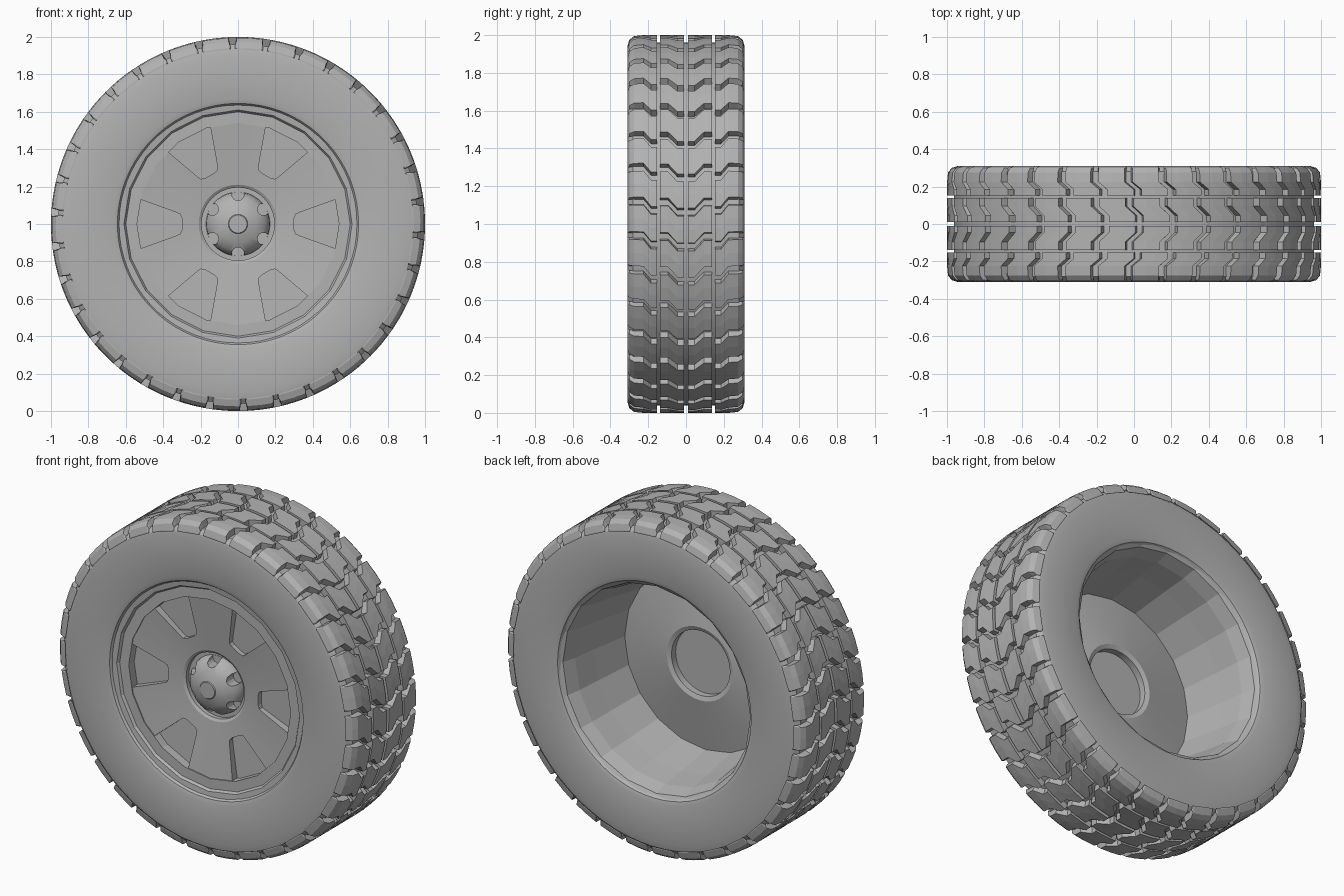
import bpy, bmesh, math
from mathutils import Vector

if "Cube" in bpy.data.objects:
    bpy.data.objects.remove(bpy.data.objects["Cube"], do_unlink=True)

grey = bpy.data.materials.new("mid_grey")
grey.use_nodes = True
GREY = (0.45, 0.45, 0.45, 1)
grey.diffuse_color = GREY
grey.node_tree.nodes["Principled BSDF"].inputs["Base Color"].default_value = GREY

TAU = math.tau
AXLE_Z = 1.0


def polar(r, a, y):
    """Point at radius r and angle a around the axle."""
    return Vector((r * math.cos(a), y, AXLE_Z + r * math.sin(a)))


def finish(name, bm, smooth=None):
    bmesh.ops.remove_doubles(bm, verts=bm.verts, dist=0.0001)
    bmesh.ops.recalc_face_normals(bm, faces=bm.faces)
    mesh = bpy.data.meshes.new(name)
    bm.to_mesh(mesh)
    bm.free()
    mesh.materials.append(grey)
    obj = bpy.data.objects.new(name, mesh)
    bpy.context.collection.objects.link(obj)
    if smooth:
        bpy.ops.object.select_all(action="DESELECT")
        obj.select_set(True)
        bpy.context.view_layer.objects.active = obj
        bpy.ops.object.shade_smooth_by_angle(angle=math.radians(smooth))
    return obj


def lathe(name, profile, sides, smooth=None):
    """Spin a closed (radius, y) profile around the axle."""
    bm = bmesh.new()
    rings = [[bm.verts.new(polar(r, TAU * i / sides, y)) for r, y in profile]
             for i in range(sides)]
    n = len(profile)
    for i in range(sides):
        a, b = rings[i], rings[(i + 1) % sides]
        for j in range(n):
            k = (j + 1) % n
            if profile[j][0] or profile[k][0]:
                bm.faces.new((a[j], a[k], b[k], b[j]))
    bmesh.ops.dissolve_degenerate(bm, dist=0.0001, edges=bm.edges)
    return finish(name, bm, smooth)


def prism(bm, front, back):
    """Closed solid between two matching outlines."""
    f = [bm.verts.new(p) for p in front]
    b = [bm.verts.new(p) for p in back]
    bm.faces.new(f)
    bm.faces.new(b[::-1])
    for i in range(len(f)):
        k = (i + 1) % len(f)
        bm.faces.new((f[i], b[i], b[k], f[k]))


def cut(target, cutter):
    """Subtract the cutter, then throw it away."""
    cutter.hide_render = True
    mod = target.modifiers.new("cut", "BOOLEAN")
    mod.operation, mod.solver, mod.object = "DIFFERENCE", "EXACT", cutter
    bpy.context.view_layer.objects.active = target
    bpy.ops.object.modifier_apply(modifier=mod.name)
    bpy.data.objects.remove(cutter, do_unlink=True)


# Tyre carcass: flat sidewalls, rounded shoulders, hollow bead
half = [(0.63, 0.28), (0.645, 0.302), (0.67, 0.31), (0.9, 0.31), (0.935, 0.303), (0.962, 0.28)]
lathe("tyre", [(r, -y) for r, y in half] + [(r, y) for r, y in reversed(half)], 68, 25)

# Tread: four rows of zigzag blocks, each station is (y, forward lean, top radius)
BLOCKS = 34
PITCH = TAU / BLOCKS
inner_row = [(0.01, -0.03, 1.0), (0.045, -0.03, 1.0), (0.095, 0.025, 1.0), (0.138, 0.025, 1.0)]
outer_row = [(0.153, -0.02, 1.0), (0.185, -0.02, 1.0), (0.225, 0.03, 1.0),
             (0.275, 0.03, 0.995), (0.3, 0.03, 0.975), (0.311, 0.03, 0.94)]


def tread_row(name, stations, side):
    bm = bmesh.new()
    for i in range(BLOCKS):
        centre = (i + 0.5) * PITCH + TAU / 4
        prev = None
        for y, lean, r in stations:
            ring = []
            for top, width in ((False, 0.43), (True, 0.385)):
                edge = (-width, 0, width) if top else (width, -width)
                radius = r if top else min(r - 0.005, 0.955)
                ring += [bm.verts.new(polar(radius, centre + lean + e * PITCH, side * y))
                         for e in edge]
            if prev:
                for j in range(5):
                    k = (j + 1) % 5
                    bm.faces.new((prev[j], prev[k], ring[k], ring[j]))
            else:
                bm.faces.new(ring)
            prev = ring
        bm.faces.new(prev[::-1])
    finish(name, bm)


for side, label in ((-1, "front"), (1, "back")):
    tread_row(label + "_inner_tread", inner_row, side)
    tread_row(label + "_outer_tread", outer_row, side)

# Rim barrel: front flange and a deep tapering well open to the back
lathe("rim_barrel", [(0.65, -0.29), (0.61, -0.285), (0.6, -0.27), (0.54, -0.27), (0.54, -0.19),
                     (0.58, 0.05), (0.6, 0.2), (0.625, 0.28), (0.65, 0.295)], 20)

# Dished wheel disc with the hub hole through it
disc = lathe("wheel_disc", [(0.55, -0.265), (0.21, -0.225), (0.195, -0.215),
                            (0.195, -0.14), (0.22, -0.13), (0.55, -0.19)], 40, 20)

# Six tapered pockets, rounded at the hub end and deeper towards the rim
bm = bmesh.new()
outline = [(0.532, -0.135), (0.33, -0.062), (0.308, -0.052), (0.3, -0.03)]
outline += [(r, -w) for r, w in reversed(outline)]
outline.insert(0, (0.541, 0))
for i in range(6):
    a = i * TAU / 6
    spots = [(math.hypot(r, w), a + math.atan2(w, r)) for r, w in outline]
    prism(bm, [polar(r, t, -0.4) for r, t in spots],
          [polar(r, t, -0.206 - 0.05 * (r * math.cos(t - a) - 0.3)) for r, t in spots])
cut(disc, finish("pocket_cutter", bm))

# Hub plate closing the hole
lathe("hub_plate", [(0, -0.19), (0.2, -0.19), (0.2, -0.18), (0, -0.18)], 40)

# Domed hub cap with six scalloped notches
cap = lathe("hub_cap", [(0, -0.185), (0.172, -0.185), (0.168, -0.215), (0.145, -0.25),
                        (0.1, -0.275), (0.052, -0.287), (0.048, -0.292), (0, -0.292)], 36, 30)
bm = bmesh.new()
for i in range(6):
    c = polar(0.158, (i + 0.5) * TAU / 6, 0)
    ring = [c + Vector((math.cos(t), 0, math.sin(t))) * 0.033
            for t in (k * TAU / 14 for k in range(14))]
    prism(bm, [p + Vector((0, -0.4, 0)) for p in ring], [p + Vector((0, -0.192, 0)) for p in ring])
cut(cap, finish("notch_cutter", bm))
